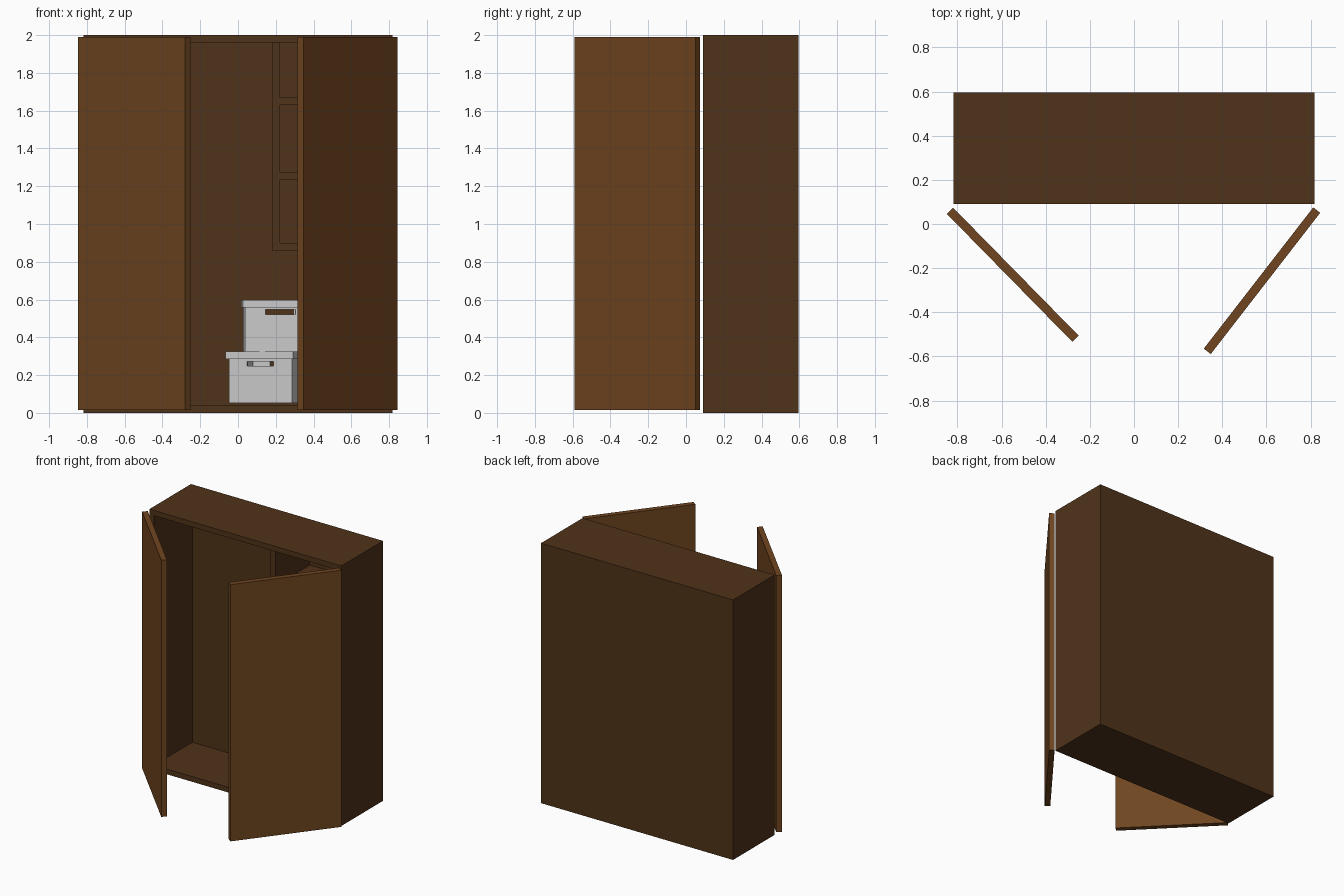
import bpy, bmesh
from math import radians, atan2, hypot
from mathutils import Vector

if "Cube" in bpy.data.objects:
    bpy.data.objects.remove(bpy.data.objects["Cube"])


def material(name, color):
    m = bpy.data.materials.new(name)
    m.diffuse_color = (*color, 1)
    m.use_nodes = True
    m.node_tree.nodes["Principled BSDF"].inputs["Base Color"].default_value = m.diffuse_color
    return m


DARK = material("dark_wood", (0.08, 0.033, 0.01))
WARM = material("warm_wood", (0.16, 0.06, 0.014))


def block(name, size, loc, mat=None, angle=0, open_side=None, wall=0.04):
    """Box centred on loc; open_side removes that face and gives the rest a wall."""
    bm = bmesh.new()
    bmesh.ops.create_cube(bm, size=1)
    bmesh.ops.scale(bm, vec=size, verts=bm.verts)
    bm.normal_update()
    if open_side:
        faces = [f for f in bm.faces if f.normal.dot(Vector(open_side)) > 0.9]
        bmesh.ops.delete(bm, geom=faces, context='FACES')
    me = bpy.data.meshes.new(name)
    bm.to_mesh(me)
    bm.free()
    ob = bpy.data.objects.new(name, me)
    bpy.context.collection.objects.link(ob)
    ob.location = loc
    ob.rotation_euler.z = angle
    if mat:
        me.materials.append(mat)
    if open_side:
        s = ob.modifiers.new("wall", 'SOLIDIFY')
        s.thickness = wall
        s.offset = -1
        s.use_even_offset = True
    return ob


# wardrobe shell, open to the front
block("cabinet_shell", (1.634, 0.505, 2.0), (0, 0.3425, 1.0), DARK,
      open_side=(0, -1, 0), wall=0.04)

# swung-open doors, from hinge end to free end
for name, a, b in (("left_door", (-0.834, 0.060), (-0.265, -0.520)),
                   ("right_door", (0.828, 0.063), (0.332, -0.577))):
    dx, dy = b[0] - a[0], b[1] - a[1]
    block(name, (hypot(dx, dy), 0.04, 1.975),
          ((a[0] + b[0]) / 2, (a[1] + b[1]) / 2, 1.0025), WARM, atan2(dy, dx))

# hanging shelf unit in the upper right corner
Y0, Y1 = 0.14, 0.555
block("shelf_side", (0.042, Y1 - Y0, 1.105), (0.201, (Y0 + Y1) / 2, 1.4125), DARK)
for i, z in enumerate((0.88, 1.255, 1.65)):
    block(f"shelf_{i + 1}", (0.555, Y1 - Y0, 0.04),
          (0.4995, (Y0 + Y1) / 2, z), DARK)


# storage boxes: open tub with handle slots through both ends, plus a lid
def storage_box(name, x, y, z, angle):
    w, d, h, lid = 0.376, 0.275, 0.272, 0.04
    tub = block(name + "_tub", (w, d, h - 0.008), (x, y, z + h / 2 - 0.004), None, angle,
                open_side=(0, 0, 1), wall=0.008)
    slot = block(name + "_slot_cutter", (0.157, d + 0.1, 0.026),
                 (x, y, z + 0.208), None, angle)
    slot.hide_render = True
    slot.hide_viewport = True
    slot.display_type = 'WIRE'
    cut = tub.modifiers.new("handle_slots", 'BOOLEAN')
    cut.operation = 'DIFFERENCE'
    cut.solver = 'EXACT'
    cut.object = slot
    block(name + "_lid", (w + 0.024, d + 0.024, lid), (x, y, z + h - lid / 2), None, angle,
          open_side=(0, 0, -1), wall=0.008)


storage_box("lower_box", 0.181, 0.33, 0.052, radians(-27))
storage_box("upper_box", 0.22, 0.33, 0.326, radians(2))
